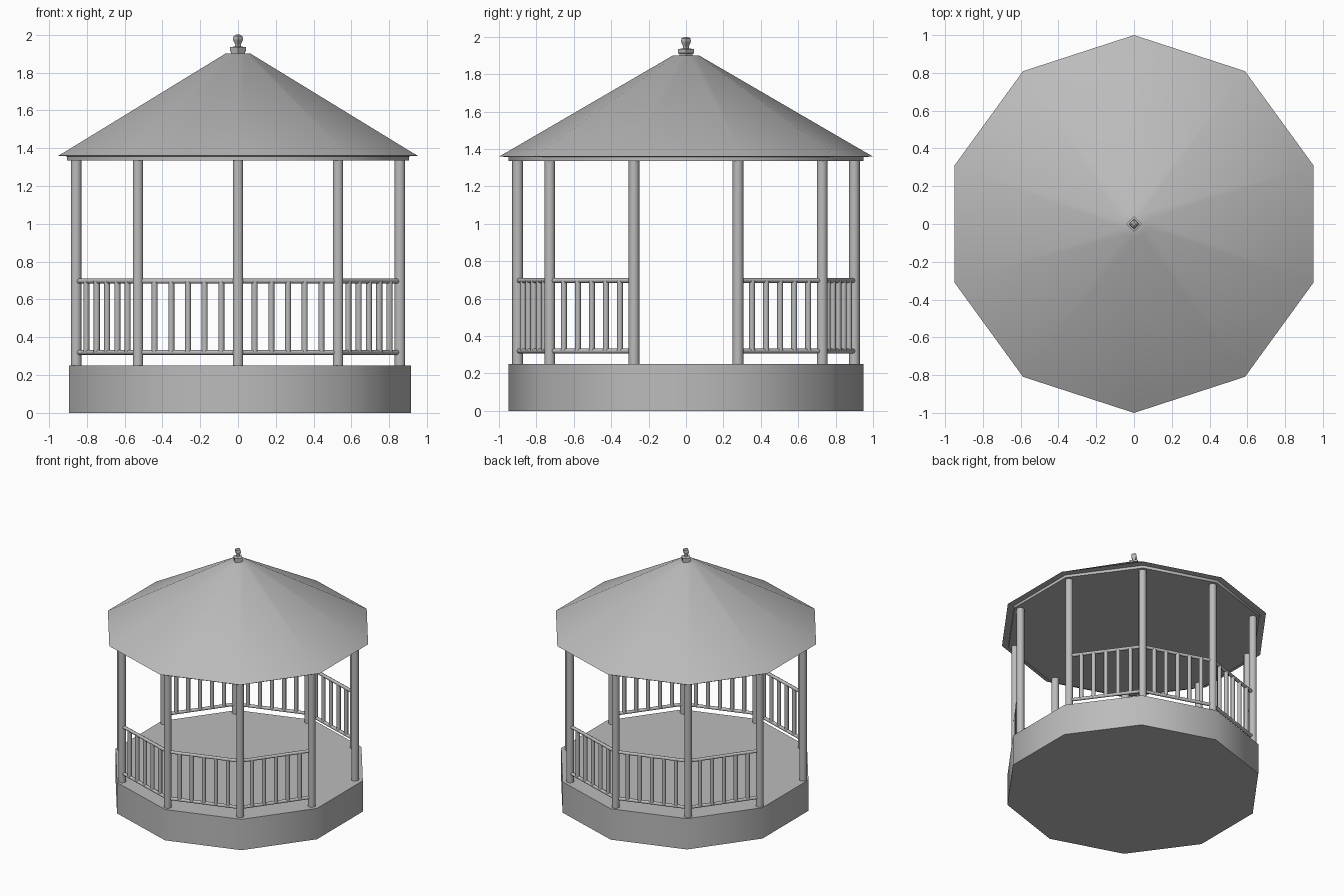
import bpy, bmesh
from math import sin, cos, pi
from mathutils import Vector

if "Cube" in bpy.data.objects:
    bpy.data.objects.remove(bpy.data.objects["Cube"], do_unlink=True)

SIDES = 10
GREY = (0.5, 0.5, 0.5, 1)
stone = bpy.data.materials.new("plain grey")
stone.use_nodes = True
stone.diffuse_color = GREY
stone.node_tree.nodes["Principled BSDF"].inputs["Base Color"].default_value = GREY


def finish(name, bm, sharp=None):
    """Turn a bmesh into a shaded object; sharp is the smoothing angle."""
    bmesh.ops.recalc_face_normals(bm, faces=bm.faces[:])
    mesh = bpy.data.meshes.new(name)
    bm.to_mesh(mesh)
    bm.free()
    mesh.materials.append(stone)
    obj = bpy.data.objects.new(name, mesh)
    bpy.context.collection.objects.link(obj)
    if sharp:
        bpy.ops.object.select_all(action="DESELECT")
        obj.select_set(True)
        bpy.context.view_layer.objects.active = obj
        bpy.ops.object.shade_smooth_by_angle(angle=sharp)
    return obj


def corner(i, radius, z=0.0, sides=SIDES):
    a = 2 * pi * i / sides + pi / 2
    return Vector((radius * cos(a), radius * sin(a), z))


def lathe(name, profile, sides, sharp=None):
    """Closed turned solid from (radius, height) pairs."""
    bm = bmesh.new()
    rings = [[bm.verts.new(corner(i, r, z, sides)) for i in range(sides)]
             for r, z in profile]
    for low, high in zip(rings, rings[1:]):
        for i in range(sides):
            j = (i + 1) % sides
            bm.faces.new((low[i], low[j], high[j], high[i]))
    bm.faces.new(rings[0])
    bm.faces.new(rings[-1])
    return finish(name, bm, sharp)


def rod(name, start, end, radius, sides=8):
    """Round bar between two points."""
    bm = bmesh.new()
    axis = end - start
    bmesh.ops.create_cone(bm, cap_ends=True, segments=sides, radius1=radius,
                          radius2=radius, depth=axis.length)
    turn = axis.to_track_quat("Z", "Y").to_matrix()
    bmesh.ops.rotate(bm, matrix=turn, verts=bm.verts[:])
    bmesh.ops.translate(bm, vec=(start + end) / 2, verts=bm.verts[:])
    return finish(name, bm, 1.0)


# Floor platform
base = lathe("base", [(0.95, 0), (0.95, 0.25)], SIDES, 0.8)
base.location.x = 0.011

# Roof with a thin eave and a trim band below it
lathe("roof", [(0.95, 1.335), (0.95, 1.357), (1.0, 1.36), (0.95, 1.388),
               (0.07, 1.9)], SIDES, 0.8)

# Finial
lathe("finial", [(0.036, 1.895), (0.036, 1.91), (0.042, 1.912), (0.042, 1.934),
                 (0.015, 1.938), (0.015, 1.948), (0.027, 1.975),
                 (0.024, 1.992), (0.01, 2.0)], 4)

# Posts at every corner
for i in range(SIDES):
    rod("post", corner(i, 0.9, 0.25), corner(i, 0.9, 1.345), 0.029, 10)

# Railings, leaving the two side bays open as entrances
BALUSTERS = 5
for i in range(SIDES):
    a, b = corner(i, 0.9), corner(i + 1, 0.9)
    if abs((a + b).y) < 0.01:
        continue
    for name, z in (("bottom_rail", 0.32), ("top_rail", 0.697)):
        up = Vector((0, 0, z))
        rod(name, a + up, b + up, 0.013)
    for k in range(1, BALUSTERS + 1):
        p = a.lerp(b, k / (BALUSTERS + 1))
        rod("baluster", p + Vector((0, 0, 0.32)), p + Vector((0, 0, 0.697)), 0.016)
